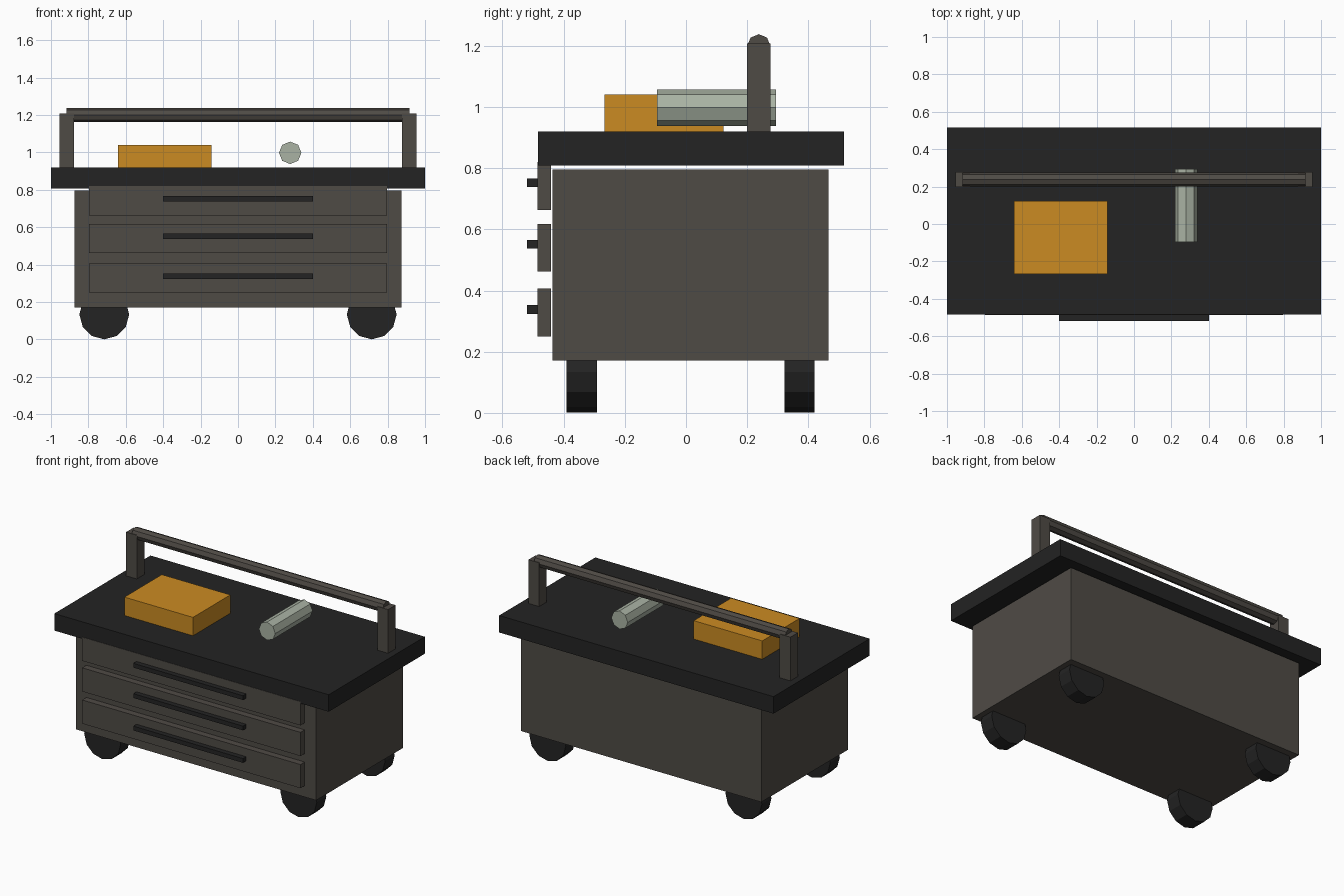
import bpy, math

if "Cube" in bpy.data.objects:
    bpy.data.objects.remove(bpy.data.objects["Cube"])


def material(name, rgb):
    m = bpy.data.materials.new(name)
    m.diffuse_color = (*rgb, 1)
    m.use_nodes = True
    m.node_tree.nodes["Principled BSDF"].inputs["Base Color"].default_value = m.diffuse_color
    return m


BLACK = material("black", (0.017, 0.017, 0.017))
GREY = material("warm grey", (0.078, 0.070, 0.060))
ORANGE = material("orange", (0.60, 0.26, 0.016))
PALE = material("pale green grey", (0.40, 0.45, 0.37))


def box(name, x, y, z, mat):
    """Box from (min, max) ranges on each axis."""
    bpy.ops.mesh.primitive_cube_add(size=1, location=[(a + b) / 2 for a, b in (x, y, z)])
    o = bpy.context.object
    o.name = name
    o.scale = [b - a for a, b in (x, y, z)]
    bpy.ops.object.transform_apply(location=False, rotation=False, scale=True)
    o.data.materials.append(mat)
    return o


def rod(name, sides, radius, length, centre, axis, mat):
    """Low-poly cylinder along x or y, with a corner pointing up."""
    rot = (math.pi / 2, 0, 0) if axis == "y" else (0, math.pi / 2, 0)
    bpy.ops.mesh.primitive_cylinder_add(vertices=sides, radius=radius, depth=length,
                                        location=centre, rotation=rot)
    o = bpy.context.object
    o.name = name
    o.data.materials.append(mat)
    return o


# Cabinet and worktop
box("cabinet_body", (-0.875, 0.875), (-0.436, 0.466), (0.172, 0.796), GREY)
box("worktop", (-1, 1), (-0.484, 0.517), (0.808, 0.92), BLACK)

# Drawers with bar pulls
for name, zd, zh in (("lower", 0.328, 0.338), ("middle", 0.540, 0.552), ("upper", 0.742, 0.752)):
    box(name + "_drawer", (-0.796, 0.796), (-0.486, -0.442), (zd - 0.078, zd + 0.078), GREY)
    box(name + "_drawer_pull", (-0.4, 0.4), (-0.519, -0.484), (zh - 0.014, zh + 0.014), BLACK)

# Wheels and rail posts, one set per side
for side, s in (("left", -1), ("right", 1)):
    for end, y in (("front", -0.341), ("back", 0.371)):
        rod(f"{end}_{side}_wheel", 12, 0.133, 0.099, (s * 0.715, y, 0.134), "y", BLACK)
    box(side + "_rail_post", sorted((s * 0.877, s * 0.955)), (0.199, 0.277), (0.915, 1.208), GREY)

# Push rail
rod("push_rail", 8, 0.038, 1.832, (0, 0.238, 1.2), "x", GREY)

# Items on the worktop
box("orange_case", (-0.642, -0.142), (-0.266, 0.123), (0.918, 1.041), ORANGE)
rod("canister", 8, 0.06, 0.389, (0.279, 0.099, 0.998), "y", PALE)
